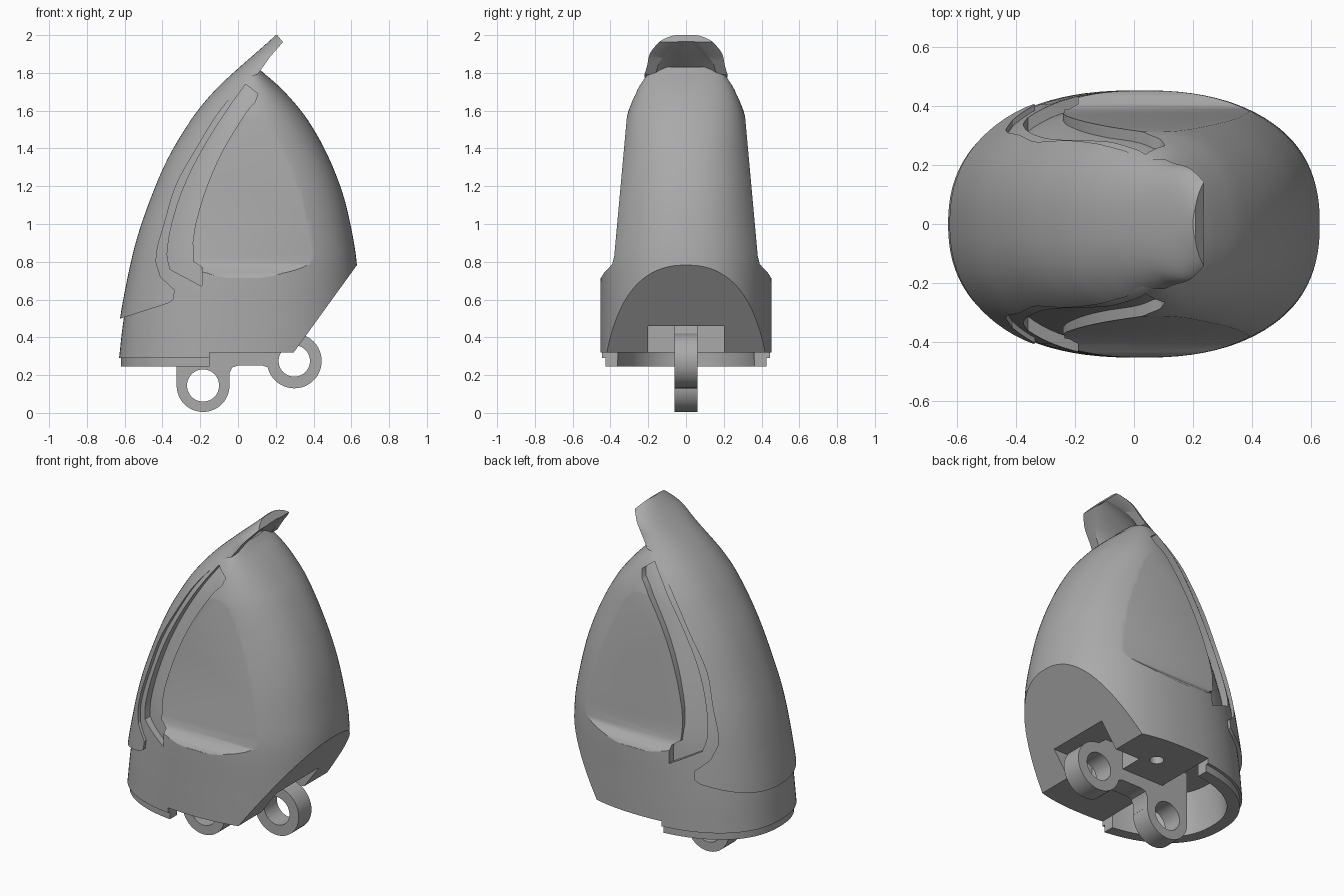
import bpy, bmesh, math
from mathutils import Vector, Matrix

if "Cube" in bpy.data.objects:
    bpy.data.objects.remove(bpy.data.objects["Cube"], do_unlink=True)

grey = bpy.data.materials.new("plain grey")
grey.use_nodes = True
grey.diffuse_color = (0.4, 0.4, 0.4, 1)
grey.node_tree.nodes["Principled BSDF"].inputs["Base Color"].default_value = grey.diffuse_color


def finish(name, bm):
    bmesh.ops.recalc_face_normals(bm, faces=bm.faces[:])
    mesh = bpy.data.meshes.new(name)
    bm.to_mesh(mesh)
    bm.free()
    mesh.materials.append(grey)
    obj = bpy.data.objects.new(name, mesh)
    bpy.context.collection.objects.link(obj)
    return obj


def spline(rows, steps=5):
    """Smooth rows of numbers with a chord-spaced cubic curve."""
    pts = [Vector(r) for r in rows]
    last = len(pts) - 1
    t = [0]
    for a, b in zip(pts, pts[1:]):
        t.append(t[-1] + (b - a).length)
    out = []
    for i in range(last):
        a, b, span = pts[i], pts[i + 1], t[i + 1] - t[i]
        low, high = max(i - 1, 0), min(i + 2, last)
        ma = (b - pts[low]) / (t[i + 1] - t[low]) * span
        mb = (pts[high] - a) / (t[high] - t[i]) * span
        for k in range(steps):
            u = k / steps
            out.append(a + ma * u + (3 * (b - a) - 2 * ma - mb) * u ** 2 + (2 * (a - b) + ma + mb) * u ** 3)
    return out + [pts[-1]]


def loft(name, rows, power=2.3, sides=96):
    """Stack rounded sections given as height, left x, right x, half depth."""
    bm = bmesh.new()
    loops = []
    for z, left, right, depth in spline(rows):
        ring = []
        for i in range(sides):
            c, s = (f(math.tau * (i + 0.5) / sides) for f in (math.cos, math.sin))
            x = math.copysign(abs(c) ** (2 / power), c) * (right - left) / 2
            y = math.copysign(abs(s) ** (2 / power), s) * depth
            ring.append(bm.verts.new(((left + right) / 2 + x, y, z)))
        loops.append(ring)
    for lo, hi in zip(loops, loops[1:]):
        for i in range(sides):
            j = (i + 1) % sides
            bm.faces.new((lo[i], lo[j], hi[j], hi[i]))
    bm.faces.new(loops[0])
    bm.faces.new(loops[-1])
    return finish(name, bm)


def prism(name, points, half=1.0, along_x=False):
    """Extrude an outline in xz along y, or an outline in yz along x."""
    bm = bmesh.new()
    place = (lambda p, d: (d, p[0], p[1])) if along_x else (lambda p, d: (p[0], d, p[1]))
    face = bm.faces.new([bm.verts.new(place(p, -half)) for p in points])
    ext = bmesh.ops.extrude_face_region(bm, geom=[face])["geom"]
    shift = Vector((2 * half, 0, 0) if along_x else (0, 2 * half, 0))
    bmesh.ops.translate(bm, verts=[v for v in ext if isinstance(v, bmesh.types.BMVert)], vec=shift)
    return finish(name, bm)


def box(name, x, z, half=0.8):
    return prism(name, [(x[0], z[0]), (x[1], z[0]), (x[1], z[1]), (x[0], z[1])], half)


def disc(name, x, z, radius, half):
    turn = [math.tau * i / 48 for i in range(48)]
    return prism(name, [(x + radius * math.cos(a), z + radius * math.sin(a)) for a in turn], half)


def combine(obj, tool, operation="DIFFERENCE"):
    """Apply a boolean and throw the tool away."""
    mod = obj.modifiers.new("cut", "BOOLEAN")
    mod.object, mod.operation, mod.solver = tool, operation, "EXACT"
    bpy.context.view_layer.update()
    deps = bpy.context.evaluated_depsgraph_get()
    mesh = bpy.data.meshes.new_from_object(obj.evaluated_get(deps))
    obj.modifiers.clear()
    obj.data = mesh
    bpy.data.objects.remove(tool, do_unlink=True)


# Main shell
shell = [(.29, -.63, .64, .453), (.5, -.605, .64, .453), (.78, -.55, .63, .45),
         (.95, -.505, .605, .428), (1.16, -.43, .555, .393), (1.37, -.335, .472, .354),
         (1.55, -.225, .37, .319), (1.66, -.135, .283, .281), (1.74, -.06, .205, .24),
         (1.8, .015, .135, .19), (1.83, .07, .105, .11)]
body = loft("body", shell)

# Curved channel beside the back plate, with a floor just under the skin
channel_outer = [(-.36, .76), (-.375, .84), (-.35, 1.0), (-.285, 1.2), (-.185, 1.4), (-.06, 1.6), (.04, 1.74)]
channel_inner = [(.09, 1.645), (.05, 1.6), (-.075, 1.4), (-.165, 1.2), (-.225, 1.0), (-.24, .9)]
channel = prism("channel_cutter", spline(channel_outer, 4) + [(.105, 1.69)] + spline(channel_inner, 3)
                + [(-.235, .8), (-.19, .77), (-.19, .67)])
floor = [(z, left + .035, right - .03, depth - .04) for z, left, right, depth in shell[:-2]]
combine(channel, loft("channel_floor", floor))

# Flat side panels with a rounded lower ledge
ledge = [(.7, .715), (.45, .715), (.435, .74), (.41, .765), (.39, .79), (.38, .83), (.31, 1.6), (.29, 1.8), (.7, 1.8)]
for side in (-1, 1):
    combine(body, prism("side_cutter", [(side * y, z) for y, z in ledge], along_x=True))
combine(body, channel)

# Sloping front underside, flat base, link slot and cavity
combine(body, prism("slope_cutter", [(.295, .32), (.24, .24), (.9, .24), (.9, 1.156)]))
combine(body, box("base_cutter", (-.15, .9), (.1, .32)))
combine(body, box("slot_cutter", (.13, .8), (.2, .46), .2))
hollow = [(.1, -.55, .56, .37), (.3, -.55, .56, .37), (.5, -.53, .56, .37)]


def cavity():
    tool = loft("cavity_cutter", hollow)
    combine(tool, box("cavity_limit", (-.9, -.15), (0, .6)), "INTERSECT")
    return tool


combine(body, cavity())
hole = disc("bolt_cutter", 0, 0, .038, .1)
hole.data.transform(Matrix.Translation((.05, .25, .32)) @ Matrix.Rotation(math.pi / 2, 4, "X"))
combine(body, hole)

# Rim under the rear half
rim = loft("base_rim", [(.245, -.62, .62, .435), (.27, -.62, .62, .435), (.3, -.62, .62, .435)])
combine(rim, box("rim_limit", (-.9, -.15), (0, .6)), "INTERSECT")
combine(rim, cavity())

# Raised back plate with an overhanging tip
cover = [(.4, -.64, .64, .47), (.6, -.608, .64, .468), (.89, -.545, .63, .452), (1.13, -.465, .575, .414),
         (1.35, -.37, .495, .374), (1.55, -.25, .4, .328), (1.66, -.165, .35, .285), (1.75, -.08, .32, .24),
         (1.83, .008, .31, .21), (1.9, .088, .31, .193), (1.95, .145, .32, .155), (2.0, .2, .34, .1)]
plate = loft("back_plate", cover)
combine(plate, loft("plate_inside", [(z - .035, a + .03, b + .03, d * .87) for z, a, b, d in cover]))
plate_edge = [(-.435, .8), (-.425, .88), (-.39, 1.0), (-.33, 1.2), (-.22, 1.4), (-.095, 1.6), (.05, 1.77)]
outline = [(-.9, .41), (-.62, .5), (-.37, .58), (-.342, .6), (-.335, .65), (-.41, .72)]
outline += spline(plate_edge, 4) + [(.106, 1.795), (.17, 1.885), (.238, 1.963), (.2, 2.01), (-.9, 2.01)]
combine(plate, prism("plate_limit", outline), "INTERSECT")

# Hanging link with two eyes
link = prism("link", [(-.325, .15), (-.045, .15), (-.045, .21), (-.03, .24), (0, .25), (.13, .25), (.16, .24),
                      (.2, .18), (.3, .275), (.3, .42), (.25, .46), (-.325, .46)], .06)
eyes = ((-.185, .145, .14, .085), (.298, .275, .145, .083))
for x, z, outer, inner in eyes:
    combine(link, disc("eye", x, z, outer, .06), "UNION")
for x, z, outer, inner in eyes:
    combine(link, disc("eye_cutter", x, z, inner, .2))

# Smooth shading with sharp creases
bpy.ops.object.select_all(action="DESELECT")
for obj in (body, rim, plate, link):
    obj.select_set(True)
bpy.context.view_layer.objects.active = body
bpy.ops.object.shade_smooth_by_angle(angle=math.radians(28))
